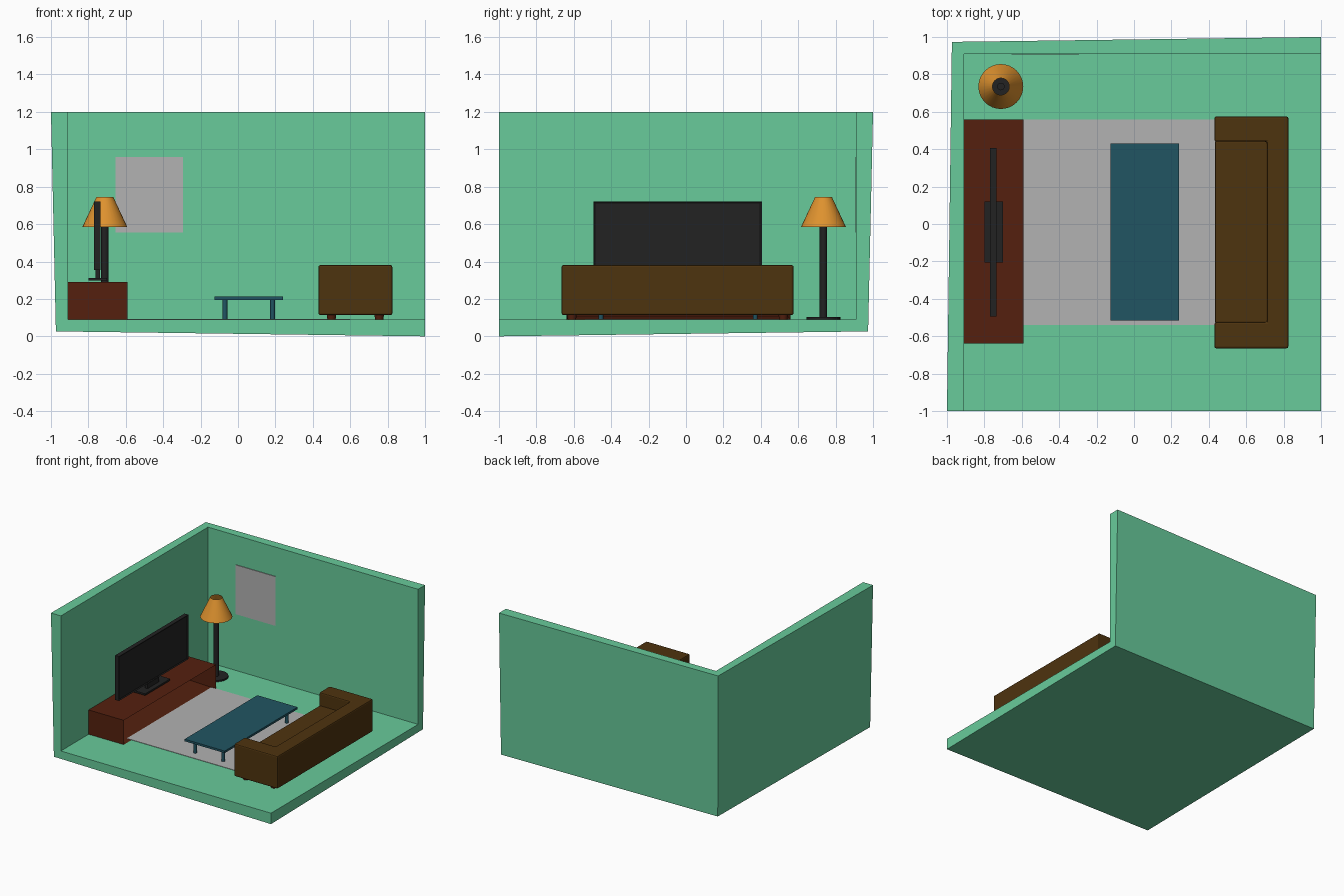
import bpy, bmesh, math

if "Cube" in bpy.data.objects:
    bpy.data.objects.remove(bpy.data.objects["Cube"])


def material(name, rgb):
    m = bpy.data.materials.new(name)
    m.diffuse_color = (*rgb, 1)
    m.use_nodes = True
    m.node_tree.nodes["Principled BSDF"].inputs["Base Color"].default_value = m.diffuse_color
    return m


GREEN = material("mint green", (0.138, 0.597, 0.328))
GREY = material("light grey", (0.445, 0.445, 0.445))
BROWN = material("olive brown", (0.076, 0.033, 0.0045))
RED = material("red brown", (0.089, 0.0144, 0.0045))
BLUE = material("teal blue", (0.0152, 0.089, 0.122))
BLACK = material("black", (0.016, 0.016, 0.016))
ORANGE = material("orange", (0.73, 0.287, 0.028))


def finish(name, bm, mat, bevel=0, smooth=False):
    me = bpy.data.meshes.new(name)
    bm.to_mesh(me)
    bm.free()
    me.materials.append(mat)
    ob = bpy.data.objects.new(name, me)
    bpy.context.collection.objects.link(ob)
    if bevel:
        mod = ob.modifiers.new("soft edges", 'BEVEL')
        mod.width = bevel
        mod.segments = 2
    if smooth:
        bpy.ops.object.select_all(action='DESELECT')
        bpy.context.view_layer.objects.active = ob
        ob.select_set(True)
        bpy.ops.object.shade_smooth_by_angle(angle=math.radians(35))
    return ob


def box(name, x, y, z, mat, bevel=0, inset=0, depth=0):
    """Box from ranges; inset and depth recess its +x face."""
    bm = bmesh.new()
    bmesh.ops.create_cube(bm, size=1)
    for v in bm.verts:
        v.co = [r[0] + (c + 0.5) * (r[1] - r[0]) for c, r in zip(v.co, (x, y, z))]
    if inset:
        bm.normal_update()
        face = max(bm.faces, key=lambda f: f.normal.x)
        bmesh.ops.inset_region(bm, faces=[face], thickness=inset)
        for v in face.verts:
            v.co.x -= depth
    return finish(name, bm, mat, bevel)


def cone(name, x, y, z, r1, r2, mat, segments=32, caps=True):
    bm = bmesh.new()
    bmesh.ops.create_cone(bm, cap_ends=caps, segments=segments,
                          radius1=r1, radius2=r2, depth=z[1] - z[0])
    bmesh.ops.translate(bm, verts=bm.verts, vec=(x, y, sum(z) / 2))
    return finish(name, bm, mat, smooth=True)


# Room: floor and two walls, thickened outward
bm = bmesh.new()
L, B, F, T = -0.91, 0.91, 0.09, 1.2
corner = bm.verts.new((L, B, F))
front_left, front_right, back_right = [bm.verts.new(p) for p in
                                       ((L, -1, F), (1, -1, F), (1, B, F))]
top_left, top_corner, top_right = [bm.verts.new(p) for p in
                                   ((L, -1, T), (L, B, T), (1, B, T))]
bm.faces.new((front_left, front_right, back_right, corner))
bm.faces.new((front_left, corner, top_corner, top_left))
bm.faces.new((corner, back_right, top_right, top_corner))
room = finish("room", bm, GREEN)
solid = room.modifiers.new("thickness", 'SOLIDIFY')
solid.thickness = 0.09
solid.offset = -1

# Rug and wall picture
box("rug", (-0.68, 0.6), (-0.54, 0.56), (0.09, 0.093), GREY)
box("wall_picture", (-0.655, -0.295), (0.905, 0.91), (0.555, 0.96), GREY)

# Television and its open cabinet
box("tv_cabinet", (-0.91, -0.59), (-0.64, 0.56), (0.09, 0.29), RED, inset=0.025, depth=0.25)
box("tv_screen", (-0.77, -0.735), (-0.495, 0.405), (0.355, 0.72), BLACK, inset=0.012, depth=0.006)
box("tv_stem", (-0.762, -0.738), (-0.12, 0.03), (0.31, 0.36), BLACK)
box("tv_base", (-0.80, -0.70), (-0.205, 0.12), (0.298, 0.312), BLACK)

# Floor lamp
lx, ly = -0.712, 0.735
cone("lamp_base", lx, ly, (0.09, 0.102), 0.09, 0.09, BLACK)
cone("lamp_pole", lx, ly, (0.10, 0.60), 0.02, 0.02, BLACK, 16)
cone("lamp_shade", lx, ly, (0.585, 0.745), 0.12, 0.045, ORANGE, caps=False)

# Coffee table
box("table_top", (-0.125, 0.24), (-0.515, 0.43), (0.195, 0.212), BLUE)
for x in (-0.07, 0.185):
    for y in (-0.455, 0.37):
        cone("table_leg", x, y, (0.093, 0.196), 0.013, 0.013, BLUE, 12)

# Sofa: U-shaped arms and back around a seat
bm = bmesh.new()
outline = [(0.43, -0.665), (0.825, -0.665), (0.825, 0.575), (0.43, 0.575),
           (0.43, 0.44), (0.71, 0.44), (0.71, -0.525), (0.43, -0.525)]
base = bm.faces.new([bm.verts.new((x, y, 0.113)) for x, y in outline])
ext = bmesh.ops.extrude_face_region(bm, geom=[base])
bmesh.ops.translate(bm, vec=(0, 0, 0.268),
                    verts=[v for v in ext["geom"] if isinstance(v, bmesh.types.BMVert)])
bmesh.ops.recalc_face_normals(bm, faces=bm.faces)
finish("sofa_frame", bm, BROWN, bevel=0.01)
box("sofa_seat", (0.433, 0.715), (-0.53, 0.445), (0.115, 0.275), BROWN, bevel=0.01)
for x in (0.5, 0.755):
    for y in (-0.61, 0.52):
        cone("sofa_foot", x, y, (0.09, 0.118), 0.022, 0.026, RED, 16)
